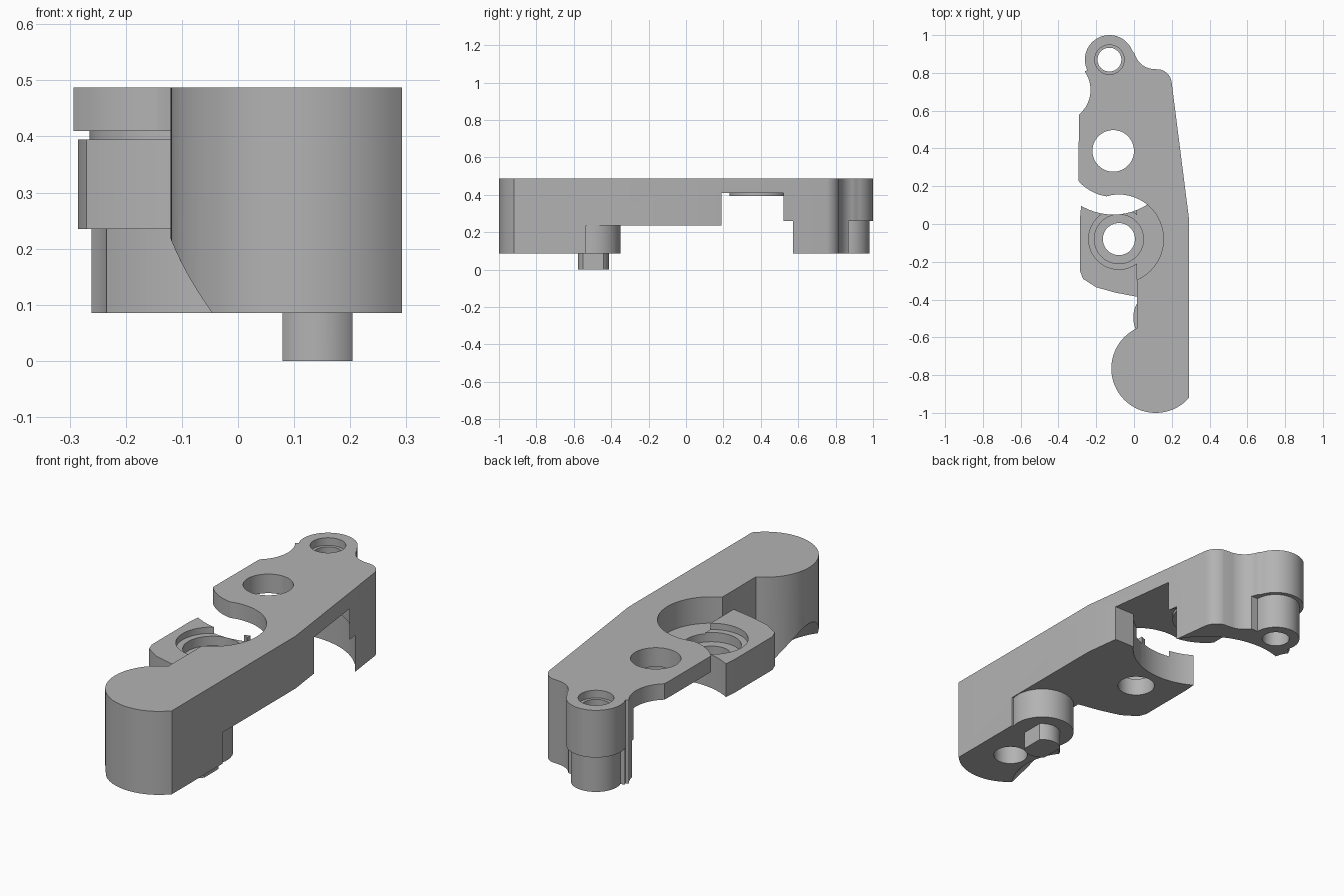
import bpy, bmesh
from math import cos, sin, radians

cube = bpy.data.objects.get("Cube")
if cube:
    bpy.data.objects.remove(cube, do_unlink=True)

grey = bpy.data.materials.new("plain_grey")
grey.use_nodes = True
grey.diffuse_color = (0.45, 0.45, 0.45, 1)
grey.node_tree.nodes["Principled BSDF"].inputs["Base Color"].default_value = (0.45, 0.45, 0.45, 1)

TOP, MID, LOW = 0.487, 0.235, 0.085
PIVOT, WHEEL, HOOK = (-0.08, -0.08), (-0.11, 0.387), (-0.13, 0.87)
KNOB, PEG = (0.115, -0.765), (0.142, -0.495)


def arc(c, r, a0, a1, n=20):
    angles = [radians(a0 + (a1 - a0) * i / n) for i in range(n + 1)]
    return [(c[0] + r * cos(a), c[1] + r * sin(a)) for a in angles]


def add_object(name, bm):
    bmesh.ops.recalc_face_normals(bm, faces=bm.faces)
    mesh = bpy.data.meshes.new(name)
    bm.to_mesh(mesh)
    bm.free()
    mesh.materials.append(grey)
    ob = bpy.data.objects.new(name, mesh)
    bpy.context.scene.collection.objects.link(ob)
    return ob


def prism(name, points, z0, z1):
    bm = bmesh.new()
    face = bm.faces.new([bm.verts.new((x, y, z0)) for x, y in points])
    up = bmesh.ops.extrude_face_region(bm, geom=[face])
    verts = [v for v in up["geom"] if isinstance(v, bmesh.types.BMVert)]
    bmesh.ops.translate(bm, verts=verts, vec=(0, 0, z1 - z0))
    return add_object(name, bm)


def cylinder(name, c, r, z0, z1, r_top=None):
    bm = bmesh.new()
    bmesh.ops.create_cone(bm, cap_ends=True, segments=64, radius1=r,
                          radius2=r if r_top is None else r_top, depth=z1 - z0)
    bmesh.ops.translate(bm, verts=bm.verts, vec=(c[0], c[1], (z0 + z1) / 2))
    return add_object(name, bm)


def box(name, x0, x1, y0, y1, z0, z1):
    return prism(name, [(x0, y0), (x1, y0), (x1, y1), (x0, y1)], z0, z1)


def combine(target, other, operation):
    other.hide_render = True
    mod = target.modifiers.new(operation.lower(), 'BOOLEAN')
    mod.operation, mod.solver, mod.object = operation, 'EXACT', other
    bpy.ops.object.select_all(action='DESELECT')
    bpy.context.view_layer.objects.active = target
    target.select_set(True)
    bpy.ops.object.modifier_apply(modifier=mod.name)
    bpy.data.objects.remove(other, do_unlink=True)


def cut(target, other):
    combine(target, other, 'DIFFERENCE')


def join(target, other):
    combine(target, other, 'UNION')


# Lever arm outline, counter-clockwise from the front right corner
outline = [(0.292, -0.92), (0.292, 0.02)]
outline += arc((0.12, 0.74), 0.08, 7, 75, 10)
outline += arc((0.11, 0.93), 0.11, 260, 195, 10)
outline += arc(HOOK, 0.13, 20, 205, 32)
outline += arc((-0.40, 0.71), 0.17, 35, -50, 14)
outline += [(-0.292, 0.555)]
outline += arc(WHEEL, 0.243, 221, 280, 16)
outline += [(-0.07, -0.08), (0.015, -0.3)]
outline += arc(KNOB, 0.235, 115.2, 318, 48)
arm = prism("lever_arm", outline, LOW, TOP)

# Underside relief and round pocket above the pivot
cut(arm, box("underside_cutter", -0.6, 0.6, -0.535, 0.19, -0.1, MID))
cut(arm, cylinder("pocket_cutter", PIVOT, 0.236, 0.36, 0.7))

# Pivot plate beside the arm
plate = [(-0.278, 0.12), (-0.285, 0.04), (-0.285, -0.25), (-0.27, -0.29),
         (-0.2, -0.335), (-0.1, -0.363), (0.015, -0.385), (0.015, 0.12)]
join(arm, prism("pivot_plate", plate, MID, 0.395))

# Wheel clearance: slot at the pivot, wider and stepped towards the hook
cut(arm, cylinder("wheel_cutter", WHEEL, 0.337, -0.1, 0.41))
for radius, start, y, z in ((0.364, 18, 0.5, 0.41), (0.38, 28, 0.565, 0.26)):
    shape = [(-0.6, 0.19), (0.4, 0.19), (0.4, y)] + arc(WHEEL, radius, start, 180, 40)
    cut(arm, prism("clearance_cutter", shape, -0.1, z))

# Collar and hole for the wheel axle
join(arm, cylinder("axle_collar", WHEEL, 0.155, 0.395, 0.45))
cut(arm, cylinder("axle_cutter", WHEEL, 0.11, 0.3, 0.7))

# Stepped bore through the pivot
for radius, z in ((0.16, 0.365), (0.13, 0.32), (0.085, 0.1)):
    cut(arm, cylinder("bore_cutter", PIVOT, radius, z, 0.7))

# Hook end: narrowed lower part and countersunk hole
sleeve = arc(HOOK, 0.11, 0, 200, 32) + arc(HOOK, 0.2, 200, 0, 32)
cut(arm, prism("sleeve_cutter", sleeve, -0.1, 0.26))
cut(arm, cylinder("hook_hole_cutter", HOOK, 0.063, -0.1, 0.7))
cut(arm, cylinder("hook_rim_cutter", HOOK, 0.078, 0.45, 0.7))

# Knob end: blind hole below and conical relief on the inner side
cut(arm, cylinder("blind_hole_cutter", (0.12, -0.75), 0.078, -0.1, 0.24))
cut(arm, cylinder("cone_cutter", (-0.28, -0.765), 0.345, 0.03, 0.38, 0.0))

# Boss and flat-sided peg under the arm
join(arm, cylinder("peg_boss", PEG, 0.146, LOW, 0.26))
peg = cylinder("peg", PEG, 0.083, 0, 0.12)
for side in (-1, 1):
    x = PEG[0] + side * 0.1625
    cut(peg, box("flat_cutter", x - 0.1, x + 0.1, -0.7, -0.3, -0.1, 0.3))
join(arm, peg)

bpy.ops.object.select_all(action='DESELECT')
arm.select_set(True)
bpy.context.view_layer.objects.active = arm
bpy.ops.object.shade_smooth_by_angle(angle=radians(30))
